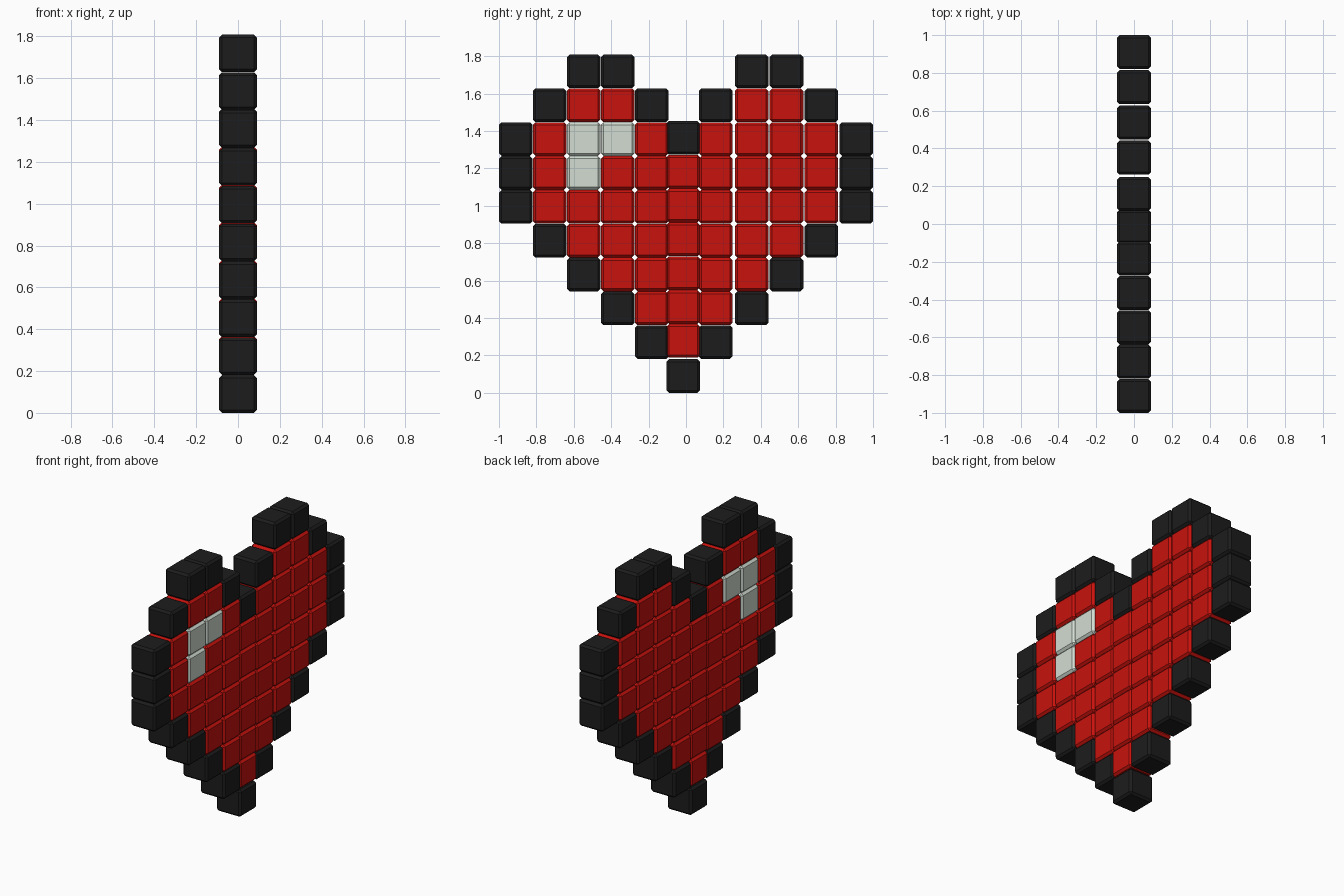
import bpy, bmesh
from mathutils import Matrix, Vector

if "Cube" in bpy.data.objects:
    bpy.data.objects.remove(bpy.data.objects["Cube"])

# Pixel picture, top row first: B outline, R fill, W highlight
ROWS = [
    "..BB...BB..",
    ".BRRB.BRRB.",
    "BRWWRBRRRRB",
    "BRWRRRRRRRB",
    "BRRRRRRRRRB",
    ".BRRRRRRRB.",
    "..BRRRRRB..",
    "...BRRRB...",
    "....BRB....",
    ".....B.....",
]
# Column centres along y (the spacing is slightly uneven)
COLS = [-0.91, -0.729, -0.547, -0.365, -0.183, -0.015,
        0.159, 0.351, 0.537, 0.724, 0.91]
PITCH, SIZE, BEVEL = 0.181, 0.18, 0.014

PARTS = {
    "B": ("outline_blocks", (0.012, 0.012, 0.012, 1)),
    "R": ("red_fill_blocks", (0.58, 0.006, 0.004, 1)),
    "W": ("highlight_blocks", (0.65, 0.72, 0.65, 1)),
}


def build_blocks(key, name, color):
    bm = bmesh.new()
    for r, row in enumerate(ROWS):
        for c, cell in enumerate(row):
            if cell != key:
                continue
            z = (len(ROWS) - 1 - r) * PITCH + SIZE / 2
            # the middle column sits a touch higher above the tip block
            if c == 5 and r < len(ROWS) - 1:
                z += 0.007
            loc = Matrix.Translation(Vector((0, COLS[c], z)))
            bmesh.ops.create_cube(bm, size=SIZE, matrix=loc)
    # chamfer every block edge
    bmesh.ops.bevel(bm, geom=bm.edges[:], offset=BEVEL, segments=1,
                    profile=0.5, affect='EDGES')
    mesh = bpy.data.meshes.new(name)
    bm.to_mesh(mesh)
    bm.free()
    mat = bpy.data.materials.new(name + "_colour")
    mat.diffuse_color = color
    mat.use_nodes = True
    mat.node_tree.nodes["Principled BSDF"].inputs["Base Color"].default_value = mat.diffuse_color
    mesh.materials.append(mat)
    bpy.context.collection.objects.link(bpy.data.objects.new(name, mesh))


for key, (name, color) in PARTS.items():
    build_blocks(key, name, color)
